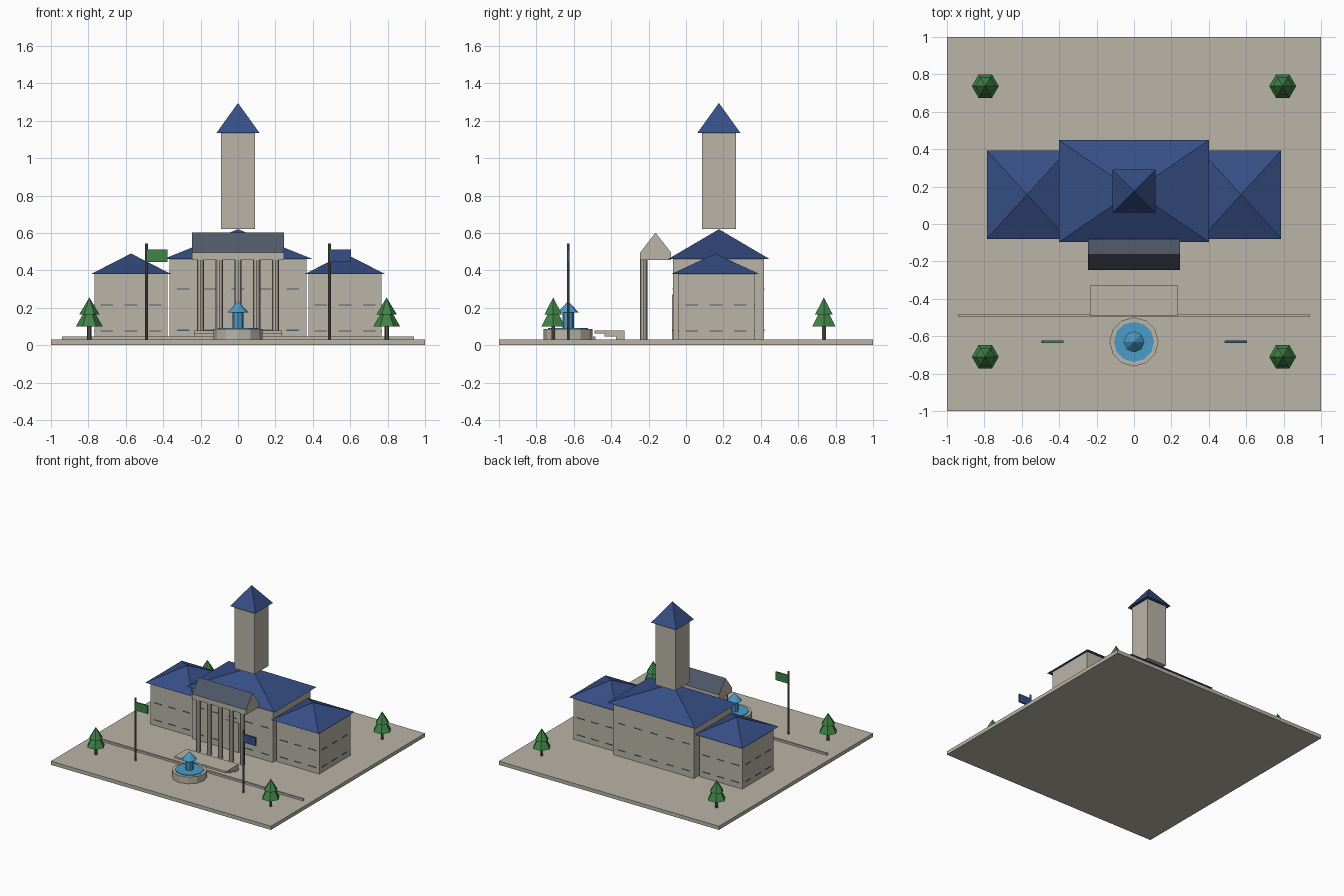
import bpy
import math

if "Cube" in bpy.data.objects:
    bpy.data.objects.remove(bpy.data.objects["Cube"], do_unlink=True)


def material(name, r, g, b):
    m = bpy.data.materials.new(name)
    m.use_nodes = True
    m.diffuse_color = (r, g, b, 1)
    m.node_tree.nodes["Principled BSDF"].inputs["Base Color"].default_value = (r, g, b, 1)
    return m


stone = material("stone", 0.49, 0.46, 0.39)
roof_blue = material("roof blue", 0.037, 0.077, 0.235)
slate = material("slate grey", 0.078, 0.1, 0.138)
water = material("water blue", 0.07, 0.33, 0.58)
leaf = material("leaf green", 0.05, 0.23, 0.06)
metal = material("pole grey", 0.15, 0.14, 0.12)
bark = material("bark brown", 0.12, 0.09, 0.07)


def mesh_object(name, verts, faces, *mats):
    me = bpy.data.meshes.new(name)
    me.from_pydata(verts, [], faces)
    ob = bpy.data.objects.new(name, me)
    bpy.context.collection.objects.link(ob)
    for m in mats:
        me.materials.append(m)
    return ob


def box(name, x, y, z, mat):
    """Box from three (low, high) ranges."""
    verts = [(a, b, c) for c in z for b in y for a in x]
    faces = [(0, 2, 3, 1), (4, 5, 7, 6), (0, 1, 5, 4), (2, 6, 7, 3), (0, 4, 6, 2), (1, 3, 7, 5)]
    return mesh_object(name, verts, faces, mat)


def pyramid(name, cx, cy, hx, hy, z0, z1, mat):
    """Hipped roof rising to a point."""
    verts = [(cx - hx, cy - hy, z0), (cx + hx, cy - hy, z0),
             (cx + hx, cy + hy, z0), (cx - hx, cy + hy, z0), (cx, cy, z1)]
    return mesh_object(name, verts, [(3, 2, 1, 0)] + [(i, (i + 1) % 4, 4) for i in range(4)], mat)


def turned(name, cx, cy, z0, z1, r0, r1, sides, mat):
    """Faceted cylinder or cone."""
    ring = [2 * math.pi * i / sides for i in range(sides)]
    verts = [(cx + r0 * math.cos(a), cy + r0 * math.sin(a), z0) for a in ring]
    faces = [tuple(reversed(range(sides)))]
    if r1:
        verts += [(cx + r1 * math.cos(a), cy + r1 * math.sin(a), z1) for a in ring]
        faces.append(tuple(range(sides, 2 * sides)))
        faces += [(i, (i + 1) % sides, (i + 1) % sides + sides, i + sides) for i in range(sides)]
    else:
        verts.append((cx, cy, z1))
        faces += [(i, (i + 1) % sides, sides) for i in range(sides)]
    return mesh_object(name, verts, faces, mat)


def sills(name, x, y, z, count):
    """Row of window ledges on the front and back walls."""
    step = (x[1] - x[0]) / count
    for i in range(count):
        c = x[0] + step * (i + 0.5)
        for wall in y:
            box(name, (c - 0.034, c + 0.034), (wall - 0.003, wall + 0.003), (z - 0.003, z + 0.003), slate)


GROUND = 0.03
box("plaza", (-1, 1), (-1, 1), (0, GROUND), stone)

# Central hall and its roof
hall_x, hall_y = (-0.365, 0.365), (-0.07, 0.417)
box("hall", hall_x, hall_y, (GROUND, 0.46), stone)
pyramid("hall_roof", 0, 0.176, 0.4, 0.272, 0.46, 0.62, roof_blue)
for z in (0.08, 0.3):
    sills("hall_sill", hall_x, hall_y, z, 5)
box("door", (-0.06, 0.06), (-0.076, -0.07), (GROUND, 0.27), stone)

# Tower
box("tower", (-0.09, 0.09), (0.086, 0.266), (0.62, 1.135), stone)
pyramid("tower_roof", 0, 0.176, 0.115, 0.115, 1.135, 1.295, roof_blue)

# Side wings
for s, side in ((1, "left"), (-1, "right")):
    cx = 0.572 * s
    wx, wy = (cx - 0.195, cx + 0.195), (-0.04, 0.365)
    box(side + "_wing", wx, wy, (GROUND, 0.38), stone)
    pyramid(side + "_wing_roof", cx, 0.157, 0.215, 0.236, 0.38, 0.49, roof_blue)
    outer = cx + 0.195 * s
    for z in (0.075, 0.215):
        sills(side + "_wing_sill", wx, wy, z, 3)
        for y in (0.03, 0.16, 0.29):
            box(side + "_end_sill", (outer - 0.003, outer + 0.003), (y - 0.034, y + 0.034),
                (z - 0.003, z + 0.003), slate)

# Portico: gabled block with slate slopes, on round columns
profile = [(-0.245, 0.455), (-0.08, 0.455), (-0.08, 0.495), (-0.163, 0.602), (-0.245, 0.495)]
verts = [(x, y, z) for x in (-0.245, 0.245) for y, z in profile]
faces = [(4, 3, 2, 1, 0), (5, 6, 7, 8, 9)] + [(i, (i + 1) % 5, (i + 1) % 5 + 5, i + 5) for i in range(5)]
portico = mesh_object("portico_gable", verts, faces, stone, slate)
for p in portico.data.polygons:
    if p.normal.z > 0.2:
        p.material_index = 1
for i in range(-2, 3):
    turned("portico_column", 0.1 * i, -0.226, GROUND, 0.455, 0.019, 0.019, 8, stone)

# Entrance steps and kerb
for i, front in enumerate((-0.375, -0.435, -0.488)):
    z = GROUND + 0.0165 * i
    box("step", (-0.235, 0.235), (front, -0.328), (z, z + 0.0165), stone)
box("kerb", (-0.94, 0.94), (-0.498, -0.483), (GROUND, 0.046), stone)

# Fountain
FY = -0.63
turned("fountain_basin", 0, FY, GROUND, 0.086, 0.131, 0.131, 12, stone)
turned("fountain_water", 0, FY, 0.08, 0.091, 0.107, 0.107, 12, water)
turned("fountain_jet", 0, FY, 0.09, 0.18, 0.03, 0.03, 8, water)
turned("fountain_cap", 0, FY, 0.175, 0.236, 0.056, 0, 8, water)

# Flagpoles
for x, mat, side in ((-0.49, leaf, "right"), (0.49, roof_blue, "left")):
    turned(side + "_flagpole", x, FY, GROUND, 0.545, 0.0075, 0.0075, 8, metal)
    box(side + "_flag", (x, x + 0.114), (FY - 0.006, FY + 0.006), (0.445, 0.512), mat)

# Trees
for x in (-0.795, 0.795):
    for y in (-0.71, 0.737):
        turned("tree_trunk", x, y, GROUND, 0.11, 0.012, 0.012, 6, bark)
        turned("tree_lower_crown", x, y, 0.1, 0.225, 0.072, 0, 6, leaf)
        turned("tree_upper_crown", x, y, 0.165, 0.255, 0.054, 0, 6, leaf)
